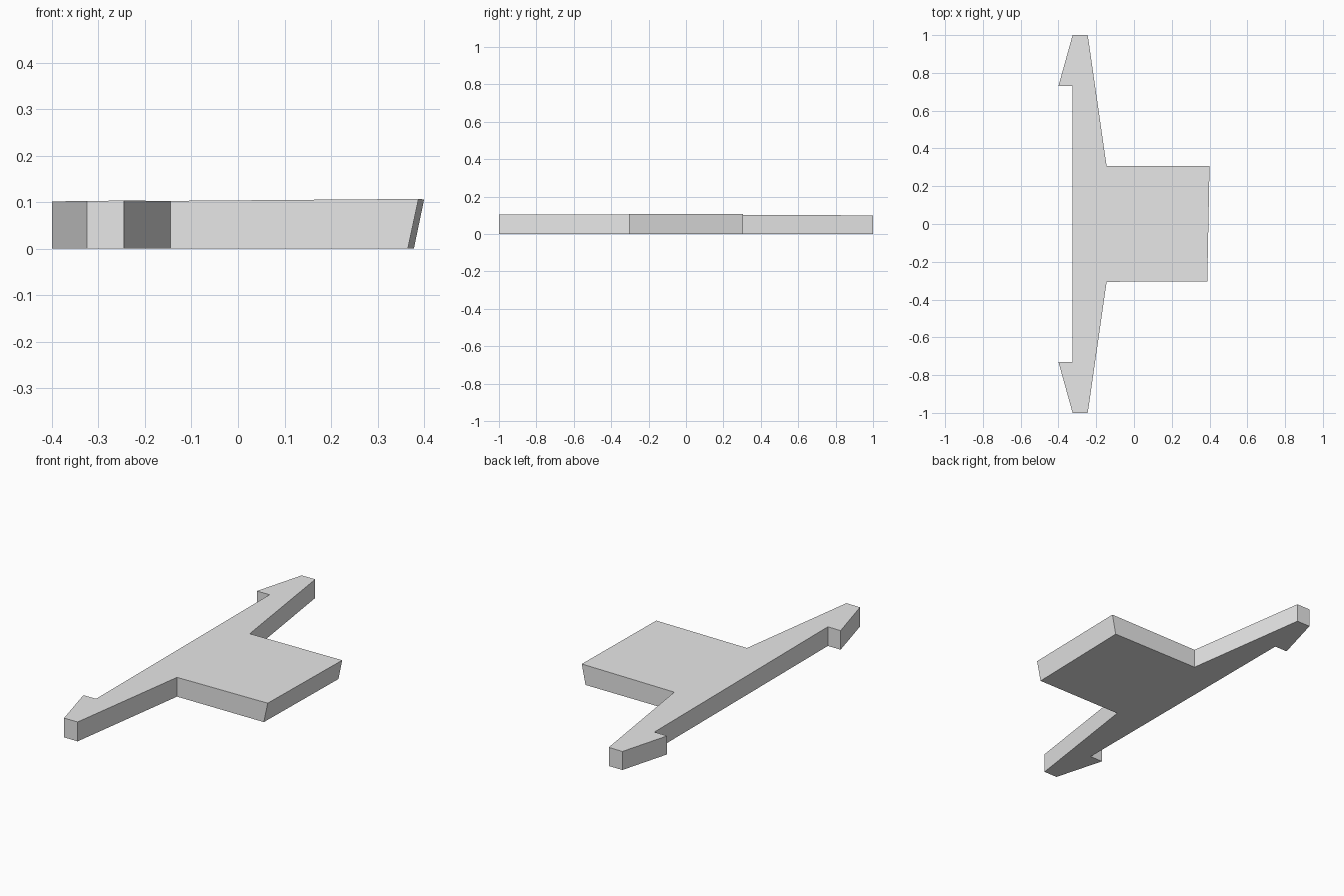
import bpy
import bmesh

cube = bpy.data.objects.get("Cube")
if cube:
    bpy.data.objects.remove(cube, do_unlink=True)

# Single flat grey
grey = bpy.data.materials.new("light_grey")
grey.use_nodes = True
colour = (0.8, 0.8, 0.8, 1.0)
grey.diffuse_color = colour
grey.node_tree.nodes["Principled BSDF"].inputs["Base Color"].default_value = colour

# Half outline: inner back edge, barb, arm tip, arm root
half = [(-0.325, 0.73), (-0.40, 0.73), (-0.325, 1.0), (-0.245, 1.0), (-0.145, 0.306)]
front_half = [(x, -y) for x, y in half]

# Outline runs counter-clockwise; the tab's end face leans outward toward the top
bottom = front_half + [(0.365, -0.304), (0.378, 0.306)] + half[::-1]
top = front_half + [(0.388, -0.304), (0.40, 0.306)] + half[::-1]


def top_height(x, y):
    """Very slight tilt of the upper face."""
    return 0.1 + 0.008 * (x + 0.4) - 0.002 * y


# Plate: two caps joined by side walls
bm = bmesh.new()
low = [bm.verts.new((x, y, 0)) for x, y in bottom]
high = [bm.verts.new((x, y, top_height(x, y))) for x, y in top]
bm.faces.new(low[::-1])
bm.faces.new(high)
n = len(low)
for i in range(n):
    j = (i + 1) % n
    bm.faces.new((low[i], low[j], high[j], high[i]))
bmesh.ops.recalc_face_normals(bm, faces=bm.faces)

mesh = bpy.data.meshes.new("clip_plate")
bm.to_mesh(mesh)
bm.free()
mesh.materials.append(grey)
plate = bpy.data.objects.new("clip_plate", mesh)
bpy.context.collection.objects.link(plate)
